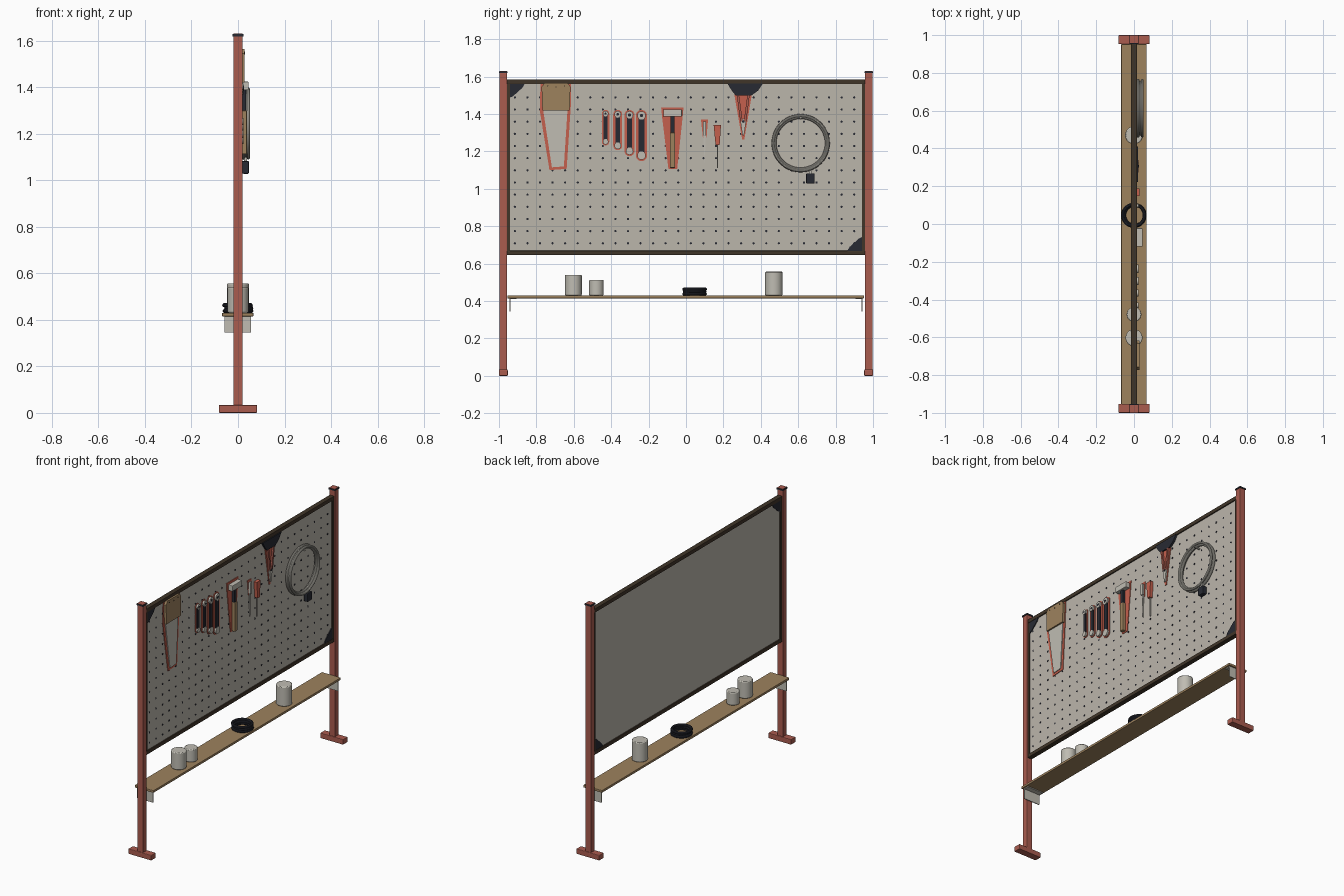
import bpy, bmesh, math
from mathutils import Matrix, Vector

cube = bpy.data.objects.get("Cube")
if cube:
    bpy.data.objects.remove(cube)


def material(name, rgb):
    m = bpy.data.materials.new(name)
    m.use_nodes = True
    col = tuple((c / 255) ** 2.2 for c in rgb) + (1,)
    m.diffuse_color = col
    m.node_tree.nodes["Principled BSDF"].inputs["Base Color"].default_value = col
    return m


RED = material("brick red", (168, 92, 80))
CORAL = material("outline red", (196, 96, 78))
FRAME = material("dark brown", (66, 56, 45))
BOARD = material("warm grey", (186, 180, 170))
TAN = material("tan wood", (156, 129, 94))
NAVY = material("charcoal", (44, 46, 54))
METAL = material("light metal", (190, 187, 177))


def finish(name, bm, mat, smooth=False):
    bmesh.ops.recalc_face_normals(bm, faces=bm.faces[:])
    me = bpy.data.meshes.new(name)
    bm.to_mesh(me)
    bm.free()
    me.materials.append(mat)
    ob = bpy.data.objects.new(name, me)
    bpy.context.collection.objects.link(ob)
    if smooth:
        bpy.ops.object.select_all(action='DESELECT')
        ob.select_set(True)
        bpy.context.view_layer.objects.active = ob
        bpy.ops.object.shade_smooth_by_angle()
    return ob


def box(name, x, y, z, mat, bevel=0):
    """Box from three (low, high) ranges."""
    bm = bmesh.new()
    bmesh.ops.create_cube(bm, size=1)
    for v in bm.verts:
        v.co = Vector([(a + b) / 2 + c * (b - a) for c, (a, b) in zip(v.co, (x, y, z))])
    ob = finish(name, bm, mat)
    if bevel:
        mod = ob.modifiers.new("bevel", 'BEVEL')
        mod.width, mod.segments = bevel, 2
    return ob


def plate(name, pts, x0, x1, mat):
    """Outline in (y, z) extruded along x."""
    bm = bmesh.new()
    face = bm.faces.new([bm.verts.new((x0, y, z)) for y, z in pts])
    ext = bmesh.ops.extrude_face_region(bm, geom=[face])["geom"]
    bmesh.ops.translate(bm, vec=(x1 - x0, 0, 0),
                        verts=[v for v in ext if isinstance(v, bmesh.types.BMVert)])
    return finish(name, bm, mat)


def capsule(y, z0, z1, r, n=8):
    top = [(y + r * math.cos(math.pi * i / n), z1 - r + r * math.sin(math.pi * i / n)) for i in range(n + 1)]
    return top + [(2 * y - a, z0 + z1 - b) for a, b in top]


def cylinder(name, loc, r, h, mat, axis='Z', n=32, bevel=0):
    bm = bmesh.new()
    bmesh.ops.create_cone(bm, cap_ends=True, segments=n, radius1=r, radius2=r, depth=h)
    rot = Matrix.Rotation(math.pi / 2, 4, 'Y') if axis == 'X' else Matrix()
    bm.transform(Matrix.Translation(loc) @ rot)
    ob = finish(name, bm, mat, True)
    if bevel:
        mod = ob.modifiers.new("bevel", 'BEVEL')
        mod.width, mod.segments = bevel, 2
    return ob


def ring(name, loc, major, minor, mat, tilt=(0, 0, 0)):
    bpy.ops.mesh.primitive_torus_add(location=loc, rotation=tilt, major_radius=major,
                                     minor_radius=minor, major_segments=48, minor_segments=10)
    ob = bpy.context.object
    ob.name = name
    ob.data.materials.append(mat)
    bpy.ops.object.shade_smooth_by_angle()


# Posts, feet, caps, side frames and shelf brackets, one set per end
for s, side in ((-1, "right"), (1, "left")):
    def span(a, b):
        return (min(s * a, s * b), max(s * a, s * b))
    box(side + "_foot", (-.082, .082), span(.953, 1), (0, .034), RED, .004)
    box(side + "_post", (-.02, .02), span(.957, .997), (.03, 1.62), RED, .003)
    box(side + "_post_cap", (-.023, .023), span(.954, 1), (1.619, 1.628), NAVY)
    box(side + "_cap_top", (-.02, .02), span(.957, .997), (1.628, 1.63), RED)
    box(side + "_frame_side", (-.014, .014), span(.941, .957), (.65, 1.58), FRAME)
    box(side + "_bracket_plate", (-.058, .056), span(.938, .943), (.345, .415), METAL)
    box(side + "_bracket_flange", (-.058, .056), span(.905, .943), (.41, .415), METAL)

# Board and rails
box("pegboard", (-.009, .009), (-.943, .943), (.66, 1.57), BOARD)
box("top_rail", (-.016, .016), (-.957, .957), (1.56, 1.585), FRAME, .003)
box("bottom_rail", (-.016, .016), (-.957, .957), (.645, .669), FRAME, .003)

# Peg holes as small dark discs on the tool side
holes = bmesh.new()
for col in range(28):
    for row in range(13):
        y, z = -.915 + col * .0672, .709 + row * .065
        place = Matrix.Translation((.0095, y, z)) @ Matrix.Rotation(math.pi / 2, 4, 'Y')
        bmesh.ops.create_cone(holes, cap_ends=True, segments=8, radius1=.0062,
                              radius2=.0062, depth=.002, matrix=place)
finish("peg_holes", holes, NAVY)

# Corner gussets through the board, and the top holder
corner = [(-.943, 1.562), (-.862, 1.562), (-.875, 1.54), (-.925, 1.495), (-.943, 1.487)]
plate("upper_gusset", corner, -.013, .014, NAVY)
plate("lower_gusset", [(-y, 2.23 - z) for y, z in corner], -.013, .014, NAVY)
plate("plier_holder", [(.222, 1.562), (.41, 1.562), (.385, 1.525), (.35, 1.5),
                       (.265, 1.5), (.245, 1.525)], .008, .022, NAVY)

# Shelf with its cans and cable coil
box("shelf", (-.068, .066), (-.955, .952), (.415, .43), TAN, .002)
for i, (y, r, top) in enumerate(((-.602, .045, .54), (-.479, .039, .513), (.47, .047, .557))):
    cylinder(f"can_{i}", (0, y, (.43 + top) / 2), r, top - .43, METAL, bevel=.005)
for i, (major, dx) in enumerate(((.057, 0), (.054, .003), (.057, -.002))):
    ring(f"cable_coil_{i}", (dx, .046, .438 + i * .0125), major, .009, NAVY)

# Saw
plate("saw_outline", [(-.778, 1.562), (-.614, 1.562), (-.616, 1.44), (-.638, 1.107),
                      (-.73, 1.1), (-.782, 1.42)], .009, .013, CORAL)
plate("saw_blade", [(-.765, 1.43), (-.633, 1.43), (-.653, 1.12), (-.717, 1.115)], .012, .018, METAL)
plate("saw_handle", [(-.768, 1.42), (-.622, 1.42), (-.618, 1.545), (-.632, 1.565),
                     (-.757, 1.565), (-.772, 1.545)], .012, .028, TAN)
for y, z in ((-.74, 1.55), (-.695, 1.545), (-.65, 1.55)):
    cylinder("saw_rivet", (.028, y, z), .004, .004, FRAME, 'X', 8)

# Wrenches growing in length and width
for i, (y, bottom, r) in enumerate(((-.43, 1.232, .02), (-.365, 1.207, .024),
                                   (-.302, 1.175, .027), (-.238, 1.148, .03))):
    plate(f"wrench_outline_{i}", capsule(y, bottom, 1.422, r), .009, .013, CORAL)
    plate(f"wrench_shaft_{i}", capsule(y, bottom + r, 1.422 - r, r * .5), .012, .02, NAVY)
    for z in (bottom + r, 1.422 - r):
        cylinder(f"wrench_end_{i}", (.018, y, z), r * .75, .012, METAL, 'X', 16)
    cylinder(f"wrench_hole_{i}", (.024, y, 1.422 - r), r * .3, .002, NAVY, 'X', 12)

# Hammer
plate("hammer_outline", [(-.133, 1.436), (-.013, 1.436), (-.018, 1.385), (-.047, 1.107),
                         (-.094, 1.107), (-.128, 1.385)], .009, .013, CORAL)
box("hammer_head", (.014, .045), (-.12, -.022), (1.387, 1.424), METAL, .003)
box("hammer_neck", (.016, .034), (-.084, -.062), (1.3, 1.388), NAVY)
box("hammer_handle", (.014, .038), (-.086, -.058), (1.112, 1.3), TAN, .004)

# Chisel and screwdriver
plate("chisel_outline", [(.08, 1.372), (.118, 1.372), (.11, 1.275), (.09, 1.275)], .009, .013, CORAL)
box("chisel_handle", (.012, .026), (.09, .107), (1.285, 1.36), METAL, .003)
plate("chisel_blade", [(.092, 1.285), (.106, 1.285), (.1, 1.135)], .012, .017, METAL)
plate("screwdriver_handle", [(.148, 1.34), (.187, 1.34), (.18, 1.235), (.158, 1.235)], .009, .03, CORAL)
box("screwdriver_shaft", (.014, .02), (.166, .172), (1.112, 1.24), METAL)

# Pliers
plate("plier_outline", [(.258, 1.505), (.352, 1.505), (.312, 1.265), (.3, 1.265)], .009, .013, CORAL)
for s in (-1, 1):
    y = .306
    plate("plier_handle", [(y + s * .034, 1.5), (y + s * .022, 1.5), (y + s * .003, 1.36),
                           (y + s * .016, 1.36)], .012, .024, RED)
    plate("plier_jaw", [(y, 1.375), (y + s * .015, 1.36), (y + s * .004, 1.285), (y, 1.285)],
          .012, .022, METAL)
cylinder("plier_pivot", (.02, .306, 1.36), .007, .012, NAVY, 'X', 12)

# Hanging hose coil on a peg, with plug
for i, (major, x) in enumerate(((.148, .022), (.138, .033), (.147, .044))):
    ring(f"hose_coil_{i}", (x, .613, 1.244), major, .008, METAL, (0, math.pi / 2, 0))
box("coil_hook", (.009, .05), (.609, .617), (1.37, 1.378), METAL)
box("coil_plug", (.018, .047), (.642, .688), (1.028, 1.083), NAVY, .005)
box("plug_neck", (.026, .038), (.658, .672), (1.075, 1.11), METAL)
